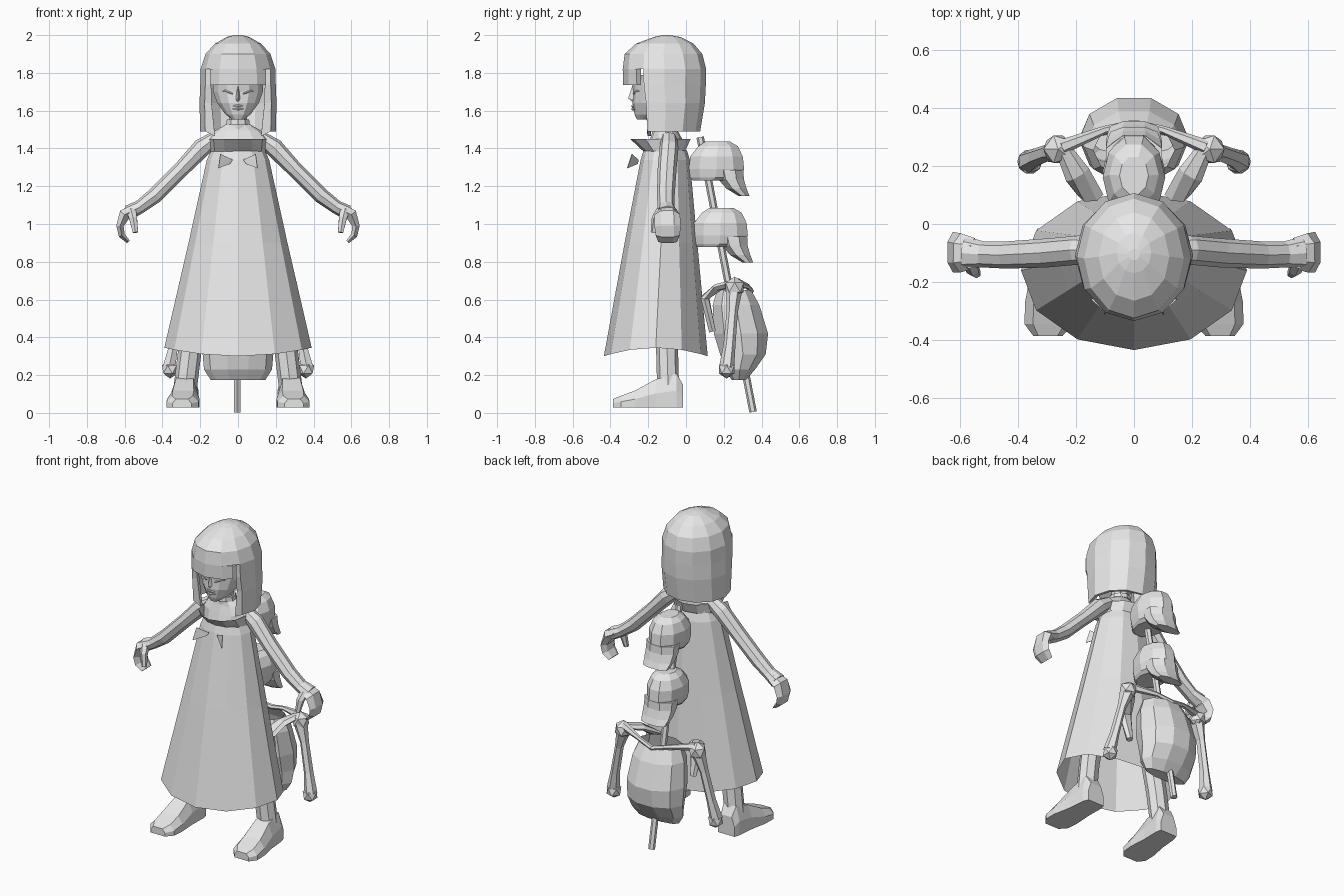
import bpy
import bmesh
from math import cos, sin, pi, radians
from mathutils import Vector

cube = bpy.data.objects.get("Cube")
if cube:
    bpy.data.objects.remove(cube)

GREY = (0.8, 0.8, 0.8, 1)
mat = bpy.data.materials.new("plain_grey")
mat.use_nodes = True
mat.diffuse_color = GREY
mat.node_tree.nodes["Principled BSDF"].inputs["Base Color"].default_value = GREY


def finish(name, bm, mirror=False, thick=0):
    bmesh.ops.recalc_face_normals(bm, faces=bm.faces)
    me = bpy.data.meshes.new(name)
    bm.to_mesh(me)
    bm.free()
    me.materials.append(mat)
    ob = bpy.data.objects.new(name, me)
    bpy.context.collection.objects.link(ob)
    if thick:
        mod = ob.modifiers.new("thickness", 'SOLIDIFY')
        mod.thickness = thick
    if mirror:
        mod = ob.modifiers.new("mirror", 'MIRROR')
        mod.use_mirror_merge = False
    return ob


def loft(name, rings, closed=True, cap_start=True, cap_end=True, **kw):
    """Skin a list of equal-length rings."""
    bm = bmesh.new()
    rows = [[bm.verts.new(p) for p in r] for r in rings]
    n = len(rows[0])
    for a, b in zip(rows, rows[1:]):
        for i in range(n if closed else n - 1):
            j = (i + 1) % n
            bm.faces.new((a[i], a[j], b[j], b[i]))
    if closed and cap_start:
        bm.faces.new(rows[0][::-1])
    if closed and cap_end:
        bm.faces.new(rows[-1])
    return finish(name, bm, **kw)


def arc(z, rx, front, back, degrees):
    cy, ry = (front + back) / 2, (back - front) / 2
    return [(rx * cos(radians(a)), cy + ry * sin(radians(a)), z) for a in degrees]


def oval(z, rx, front, back, n=12, turn=0.0):
    return arc(z, rx, front, back, [360 * (i + turn) / n + 90 for i in range(n)])


def stack(name, levels, n=12, turn=0.0, **kw):
    """Levels are (z, half width, front y, back y)."""
    return loft(name, [oval(*l, n=n, turn=turn) for l in levels], **kw)


def tube(name, points, radii, ref=(0, 1, 0), n=6, **kw):
    """Radii are (along ref, across ref) for every path point."""
    pts = [Vector(p) for p in points]
    rings = []
    for i, p in enumerate(pts):
        t = (pts[min(i + 1, len(pts) - 1)] - pts[max(i - 1, 0)]).normalized()
        u = Vector(ref)
        u = (u - t * u.dot(t)).normalized()
        v = t.cross(u)
        a, b = radii[i]
        rings.append([p + u * a * cos(2 * pi * k / n) + v * b * sin(2 * pi * k / n)
                      for k in range(n)])
    return loft(name, rings, **kw)


def joint(name, centre, r):
    bm = bmesh.new()
    bmesh.ops.create_icosphere(bm, subdivisions=1, radius=r)
    bmesh.ops.translate(bm, verts=bm.verts, vec=centre)
    return finish(name, bm, mirror=True)


# Hair: rounded crown, straight fringe, and a curtain open at the face
crown = [(1.82, .198, -.335, .107), (1.9, .172, -.325, .087),
         (1.955, .122, -.265, .04), (1.99, .06, -.17, -.03), (2.0, .02, -.125, -.085)]
brow = (1.735, .2, -.333, .105)


def curtain(level, inner, drop=0):
    side = arc(*level, range(-30, 211, 30))
    front, low = side[0][1], level[0] - drop
    return [(inner, front, low)] + side + [(-inner, front, low)]


stack("hair_crown", crown, cap_start=False)
loft("hair_curtain", [curtain((1.49, .2, -.298, .075), .122, .025),
                      curtain((1.64, .204, -.315, .1), .14),
                      curtain(brow, .142), curtain(crown[0], .142)],
     closed=False, thick=.02)
loft("hair_fringe", [arc(*l, (222, 240, 270, 300, 318)) for l in (brow, crown[0])],
     closed=False, thick=.03)

# Head and face
stack("head", [(1.553, .03, -.26, -.19), (1.58, .068, -.272, -.11), (1.64, .113, -.283, -.03),
               (1.7, .135, -.28, .01), (1.79, .14, -.29, .04)], n=14)
loft("nose", [[(-.006, -.27, 1.73), (.006, -.27, 1.73), (0, -.285, 1.73)],
              [(-.016, -.27, 1.66), (.016, -.27, 1.66), (0, -.306, 1.665)],
              [(-.01, -.27, 1.645), (.01, -.27, 1.645), (0, -.285, 1.648)]])
for label, z in (("upper_lip", 1.625), ("lower_lip", 1.608)):
    tube(label, [(-.028, -.27, z), (0, -.281, z), (.028, -.27, z)],
         [(.003, .003), (.009, .009), (.003, .003)])
tube("eyelid", [(.03, -.277, 1.69), (.065, -.255, 1.705), (.1, -.215, 1.695)],
     [(.006, .004), (.009, .008), (.005, .004)], mirror=True)

# Neck, choker and shoulders
stack("neck", [(1.4, .055, -.17, -.07), (1.62, .05, -.18, -.08)], n=10)
stack("choker", [(1.525, .066, -.19, -.06), (1.553, .062, -.188, -.065)], n=10)
stack("shoulders", [(1.36, .14, -.22, -.01), (1.45, .16, -.19, -.02),
                    (1.495, .12, -.175, -.045), (1.53, .06, -.17, -.07)])

# Dress: long flared skirt with scalloped hem, folded neckline, ribbon tails
skirt = [oval(1.39, .142, -.225, .005), oval(1.34, .165, -.24, .02), oval(.9, .262, -.325, .06)]
hem = [(x, y, .345 - .045 * ((y + .16) / .275) ** 2) for x, y, z in oval(0, .39, -.435, .115)]
loft("skirt", skirt + [hem], cap_start=False, cap_end=False)
stack("neckline", [(1.375, .142, -.215, -.01), (1.45, .15, -.295, .025)], cap_end=False)
loft("ribbon_tail", [[(.03, -.25, 1.34), (.045, -.255, 1.318)],
                     [(.095, -.285, 1.37), (.105, -.31, 1.295)]],
     closed=False, thick=.004, mirror=True)

# Arms and curled hands
tube("arm", [(.12, -.09, 1.455), (.19, -.09, 1.405), (.3, -.1, 1.29), (.44, -.107, 1.15),
             (.52, -.105, 1.09), (.58, -.1, 1.06)],
     [(.042, .038), (.05, .05), (.05, .042), (.047, .042), (.045, .036), (.056, .04)],
     n=8, mirror=True)
tube("hand", [(.55, -.1, 1.075), (.6, -.1, 1.05), (.625, -.097, .99), (.615, -.097, .94),
              (.58, -.097, .905)],
     [(.052, .035), (.068, .036), (.07, .022), (.064, .02), (.05, .011)], mirror=True)
tube("thumb", [(.565, -.13, 1.07), (.555, -.16, 1.03), (.543, -.172, .955)],
     [(.028, .03), (.022, .024), (.015, .016)], mirror=True)

# Legs and shoes
tube("leg", [(.17, -.11, .8), (.255, -.1, .33), (.278, -.095, .14)],
     [(.065, .065), (.062, .058), (.062, .058)], ref=(1, 0, 0), n=8, mirror=True)


def shoe_section(y, x, w, h):
    half = [(w, 0), (w, h * .5), (w * .65, h)]
    pts = half + [(-a, b) for a, b in reversed(half)]
    return [(x + a, y, .028 + b) for a, b in pts]


loft("shoe", [shoe_section(*s) for s in (
    (-.015, .275, .058, .12), (-.05, .277, .068, .18), (-.16, .283, .072, .15),
    (-.27, .29, .086, .09), (-.345, .294, .084, .062), (-.387, .297, .05, .045))], mirror=True)

# Staff carried behind
tube("staff", [(-.005, .075, 1.46), (-.005, .355, .005)], [(.02, .02)] * 2, n=6)

# Two skulls threaded on the staff, facing back
for label, dy, dz in (("upper", 0, 1.437), ("lower", .02, 1.085)):
    def shifted(levels):
        return [(z + dz, rx, f + dy, b + dy) for z, rx, f, b in levels]
    stack(label + "_skull", shifted([(0, .05, .1, .235), (-.025, .085, .06, .28),
                                     (-.08, .108, .015, .308), (-.145, .106, .008, .315),
                                     (-.19, .095, .015, .3), (-.208, .08, .03, .24)]),
          n=10, turn=.5)
    stack(label + "_jaw", shifted([(-.15, .105, .15, .31), (-.2, .104, .165, .312),
                                   (-.25, .1, .21, .325), (-.288, .088, .275, .338)]),
          n=8, turn=.5)

# Skeleton torso: hollow rib cage with collar bones, shoulder blades and arms
stack("rib_cage", [(.65, .14, .16, .35), (.57, .172, .135, .395), (.42, .19, .14, .442),
                   (.31, .187, .175, .428), (.23, .18, .2, .37), (.175, .145, .24, .32)],
      n=10, turn=.5, cap_start=False)
tube("collar_bone", [(0, .345, .645), (.1, .325, .67), (.25, .265, .69)],
     [(.015, .015), (.014, .014), (.026, .026)], mirror=True)
tube("shoulder_blade", [(.24, .25, .685), (.195, .17, .665), (.15, .1, .61), (.15, .14, .43)],
     [(.03, .02), (.045, .02), (.045, .025), (.02, .02)], ref=(1, 0, .2), mirror=True)
joint("shoulder_joint", (.262, .258, .665), .056)
tube("arm_bone", [(.262, .255, .66), (.3, .245, .54), (.34, .23, .36), (.365, .215, .24)],
     [(.045, .042), (.03, .024), (.032, .026), (.04, .038)], mirror=True)
joint("wrist_joint", (.36, .215, .23), .048)
